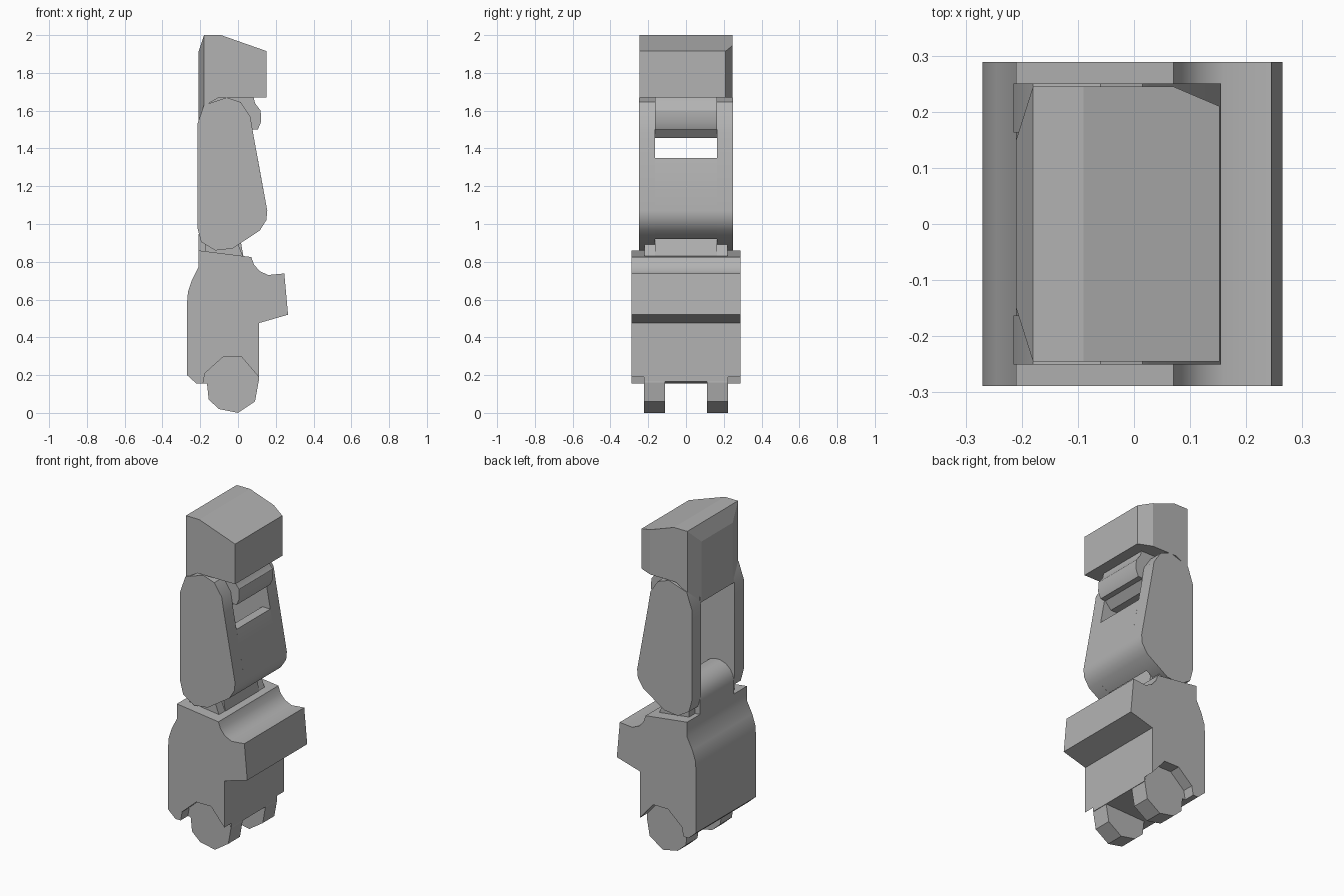
import bpy
import bmesh
from math import cos, sin, radians
from mathutils import Vector

if "Cube" in bpy.data.objects:
    bpy.data.objects.remove(bpy.data.objects["Cube"])

GREY = (0.45, 0.45, 0.45, 1)
mat = bpy.data.materials.new("plain_grey")
mat.use_nodes = True
mat.diffuse_color = GREY
mat.node_tree.nodes["Principled BSDF"].inputs["Base Color"].default_value = GREY


def prism(name, profile, y0, y1, cuts=(), smooth=True):
    """Extrude an x-z profile along y, then slice it by (point, outward normal) planes."""
    bm = bmesh.new()
    face = bm.faces.new([bm.verts.new((x, y0, z)) for x, z in profile])
    new = bmesh.ops.extrude_face_region(bm, geom=[face])["geom"]
    bmesh.ops.translate(bm, vec=(0, y1 - y0, 0),
                        verts=[v for v in new if isinstance(v, bmesh.types.BMVert)])
    for point, normal in cuts:
        geom = bm.verts[:] + bm.edges[:] + bm.faces[:]
        cut = bmesh.ops.bisect_plane(bm, geom=geom, plane_co=point, plane_no=normal,
                                     clear_outer=True)["geom_cut"]
        bmesh.ops.edgeloop_fill(bm, edges=[e for e in cut if isinstance(e, bmesh.types.BMEdge)])
    bmesh.ops.recalc_face_normals(bm, faces=bm.faces[:])
    mesh = bpy.data.meshes.new(name)
    bm.to_mesh(mesh)
    bm.free()
    mesh.materials.append(mat)
    obj = bpy.data.objects.new(name, mesh)
    bpy.context.collection.objects.link(obj)
    if smooth:
        bpy.ops.object.select_all(action='DESELECT')
        obj.select_set(True)
        bpy.context.view_layer.objects.active = obj
        bpy.ops.object.shade_smooth_by_angle(angle=radians(30))
    return obj


def pair(name, profile, inner, outer, **kw):
    prism("left_" + name, profile, inner, outer, **kw)
    prism("right_" + name, profile, -outer, -inner, **kw)


# Thigh block with trimmed vertical corners
thigh = [(-.21, 1.54), (-.21, 1.91), (-.18, 2), (-.09, 2), (.152, 1.915),
         (.152, 1.67), (-.1, 1.67), (-.17, 1.63)]
prism("thigh_block", thigh, -.245, .245, smooth=False, cuts=[
    (Vector((-.21, .15, 0)), Vector((-.095, .03, 0))),
    (Vector((-.21, -.15, 0)), Vector((-.095, -.03, 0))),
    (Vector((.152, .21, 0)), Vector((.035, .082, 0)))])

# Knee knuckle held between the shin plates
knee = [(-.21, 1.54), (-.2, 1.66), (-.1, 1.68), (.08, 1.68), (.09, 1.64), (.12, 1.6),
        (.122, 1.54), (.105, 1.5), (.07, 1.5), (.03, 1.455), (-.1, 1.455)]
prism("knee_joint", knee, -.163, .163)

# Shin: two side plates joined by a front web
plate = [(-.215, .98), (-.215, 1.53), (-.18, 1.63), (-.06, 1.67), (.015, 1.645),
         (.065, 1.57), (.08, 1.48), (.155, 1.07), (.15, 1.02), (.115, .965),
         (-.03, .87), (-.12, .86), (-.195, .905)]
pair("shin_plate", plate, .163, .25)
web = [(.104, 1.35), (.155, 1.07), (.15, 1.02), (.115, .965), (.045, .92), (.03, 1), (.05, 1.35)]
prism("shin_front", web, -.163, .163)

# Ankle: rounded tongue on a wider base
ankle = [(-.21, .8)]
ankle += [(-.1 + .11 * cos(radians(a)), .935 + .11 * sin(radians(a)))
          for a in range(180, -1, -20)]
ankle += [(.03, .82)]
prism("ankle_tongue", ankle, -.163, .163)
prism("ankle_base", [(-.175, .82), (-.175, .895), (0, .895), (.03, .82)], -.22, .22)

# Foot: centre body, plus outer slabs arched over the rollers
upper = [(.11, .475), (.265, .52), (.245, .738), (.16, .73), (.115, .75), (.085, .785),
         (.07, .825), (-.21, .86), (-.21, .77), (-.245, .7), (-.265, .64), (-.27, .58),
         (-.27, .2), (-.22, .155)]
prism("foot_body", upper + [(-.18, .155), (.11, .165)], -.22, .22)
pair("foot_side", upper + [(-.185, .155), (-.175, .21), (-.08, .295), (.02, .295), (.11, .19)],
     .22, .289)

# Faceted rollers under the foot
roller = [(-.17, .21), (-.08, .29), (.015, .295), (.1, .2), (.108, .16), (.09, .06),
          (0, 0), (-.1, .02), (-.155, .07)]
pair("foot_roller", roller, .11, .222, smooth=False)
